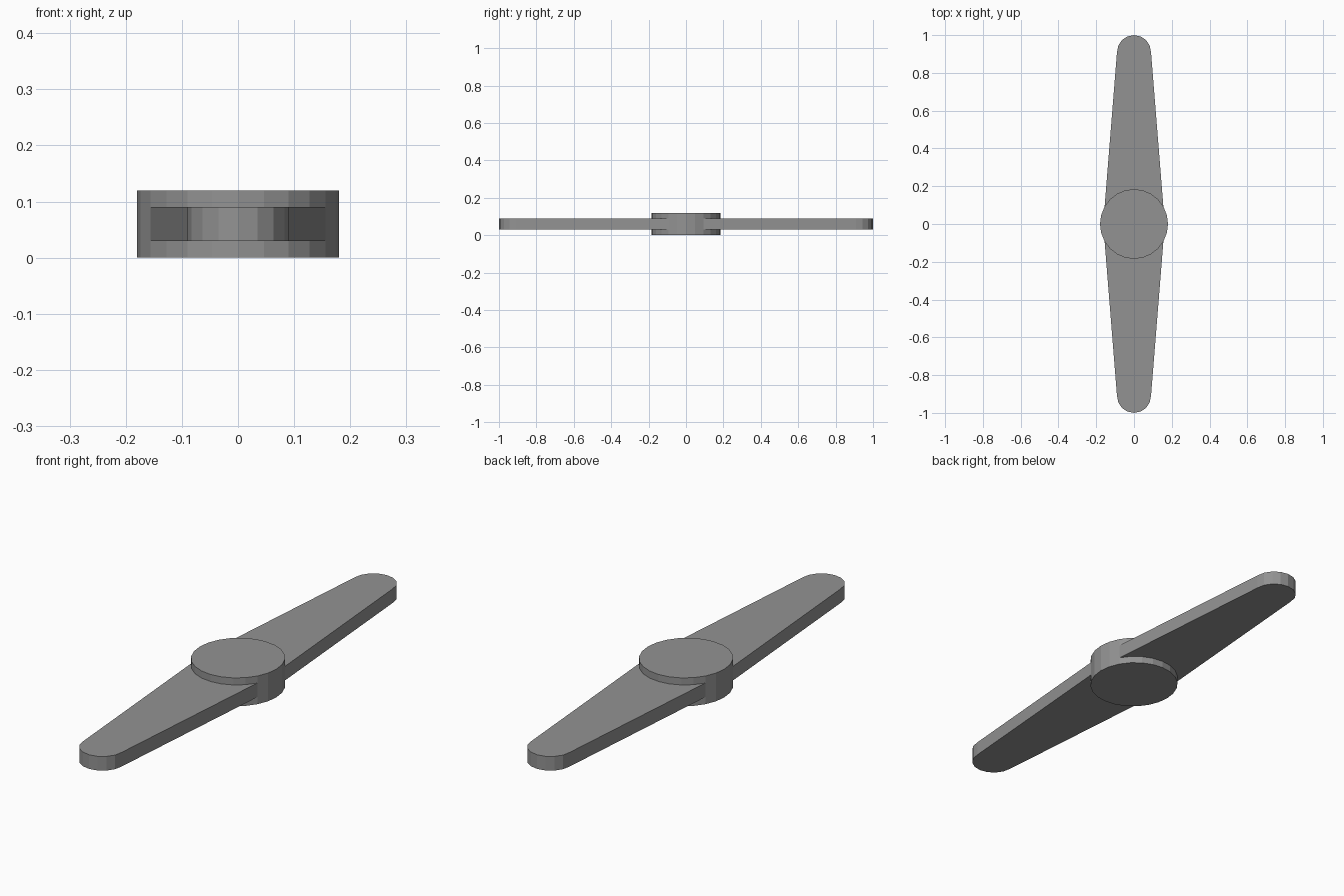
import bpy, bmesh
from math import sin, cos, pi

if "Cube" in bpy.data.objects:
    bpy.data.objects.remove(bpy.data.objects["Cube"])

grey = bpy.data.materials.new("dark_grey")
grey.diffuse_color = (0.29, 0.29, 0.29, 1)
grey.use_nodes = True
grey.node_tree.nodes["Principled BSDF"].inputs["Base Color"].default_value = grey.diffuse_color

# Hub: 24-sided disc, very slightly longer along the blade
bpy.ops.mesh.primitive_cylinder_add(vertices=24, radius=0.18, depth=0.12, location=(0, 0, 0.06))
hub = bpy.context.object
hub.name = "hub"
hub.scale.y = 1.025
hub.data.materials.append(grey)

# Blade outline: widest at the middle, tapering to a round tip at each end
half_width, tip_r, tip_y, segs = 0.163, 0.09, 0.91, 8
outline = []
for side in (1, -1):
    outline.append((side * half_width, 0))
    outline += [(side * tip_r * cos(pi * i / segs), side * (tip_y + tip_r * sin(pi * i / segs)))
                for i in range(segs + 1)]

# Blade: the outline extruded to a flat plate through the hub
bm = bmesh.new()
face = bm.faces.new([bm.verts.new((x, y, 0.03)) for x, y in outline])
ext = bmesh.ops.extrude_face_region(bm, geom=[face], use_keep_orig=True)
top = [v for v in ext["geom"] if isinstance(v, bmesh.types.BMVert)]
bmesh.ops.translate(bm, verts=top, vec=(0, 0, 0.06))
bmesh.ops.recalc_face_normals(bm, faces=bm.faces)
mesh = bpy.data.meshes.new("blade")
bm.to_mesh(mesh)
bm.free()
mesh.materials.append(grey)
bpy.context.collection.objects.link(bpy.data.objects.new("blade", mesh))
